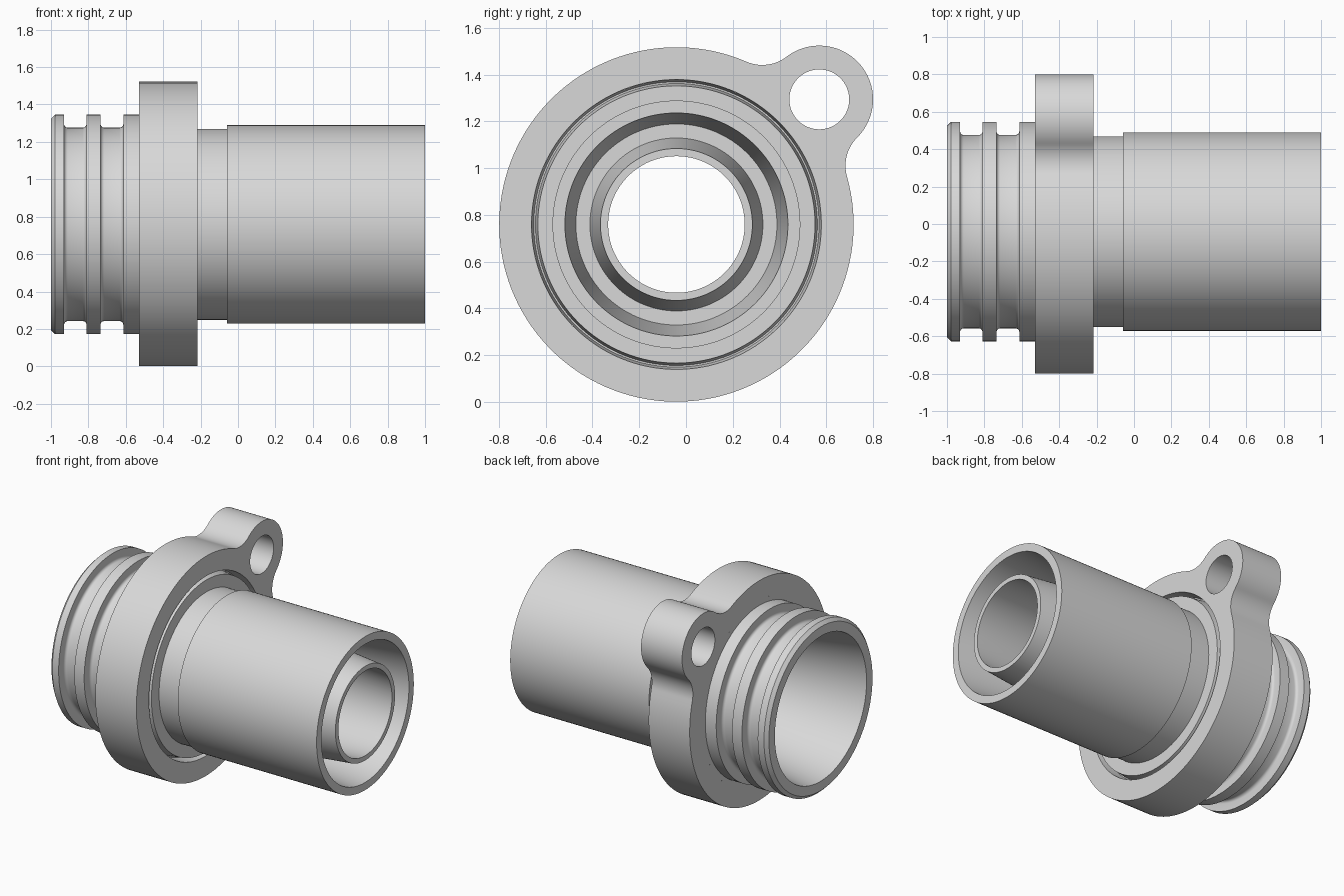
import bpy, bmesh, math
from mathutils import Vector, Matrix

if "Cube" in bpy.data.objects:
    bpy.data.objects.remove(bpy.data.objects["Cube"])

AXIS_Y, AXIS_Z = -0.041, 0.759
STEPS = 128
BACK, FRONT = -0.53, -0.217     # flange faces along x
SEAT = 0.62                     # radius where the flange meets the body
SLOT = FRONT - 0.08             # floor of the ring slot
GAP = 0.52                      # floor of the gap between the tubes

grey = bpy.data.materials.new("plain_grey")
grey.use_nodes = True
colour = (0.69, 0.69, 0.69, 1)
grey.diffuse_color = colour
grey.node_tree.nodes["Principled BSDF"].inputs["Base Color"].default_value = colour


def finish(bm, name):
    bmesh.ops.recalc_face_normals(bm, faces=bm.faces)
    mesh = bpy.data.meshes.new(name)
    bm.to_mesh(mesh)
    bm.free()
    mesh.materials.append(grey)
    obj = bpy.data.objects.new(name, mesh)
    obj.location = (0, AXIS_Y, AXIS_Z)
    bpy.context.collection.objects.link(obj)
    bpy.ops.object.select_all(action='DESELECT')
    obj.select_set(True)
    bpy.context.view_layer.objects.active = obj
    bpy.ops.object.shade_smooth_by_angle(angle=math.radians(28))


def groove(x0, x1, land, floor, r=0.02):
    """Groove section with rounded floor corners."""
    arc = [math.radians(a) for a in (0, 22.5, 45, 67.5, 90)]
    left = [(x0 + r - r * math.cos(a), floor + r - r * math.sin(a)) for a in arc]
    right = [(x0 + x1 - x, h) for x, h in reversed(left)]
    return [(x0, land)] + left + right + [(x1, land)]


# Hollow body: closed (x, radius) section turned around the x axis
outer = [(-1, 0.5), (-1, 0.565), (-0.978, 0.587)]
outer += groove(-0.93, -0.81, 0.587, 0.517)
outer += groove(-0.735, -0.613, 0.587, 0.517)
# Sleeve under the flange, with a narrow tapered slot open to the front
outer += [(BACK, 0.587), (BACK, SEAT), (FRONT, SEAT), (SLOT, 0.61),
          (SLOT, 0.603), (FRONT, 0.593)]
# Neck and outer tube
outer += [(FRONT, 0.51), (-0.06, 0.51), (-0.06, 0.53), (1, 0.53)]
# Tapered gap between the two tubes, then the bore and inlet funnel
inner = [(1, 0.477), (GAP, 0.43), (GAP, 0.37), (1, 0.325), (1, 0.292), (0, 0.34)]

bm = bmesh.new()
ring = [bm.verts.new((x, 0, r)) for x, r in outer + inner]
edges = [bm.edges.new((ring[i - 1], ring[i])) for i in range(len(ring))]
bmesh.ops.spin(bm, geom=ring + edges, axis=(1, 0, 0), cent=(0, 0, 0),
               angle=math.tau, steps=STEPS, use_merge=True)
bmesh.ops.remove_doubles(bm, verts=bm.verts, dist=1e-5)
finish(bm, "hollow_body")


# Flange plate: disc and lug joined by tangent fillets
def arc(centre, r, start, end, n):
    return [centre + Vector((math.cos(a), math.sin(a))) * r
            for a in (start + (end - start) * i / n for i in range(n + 1))]


DISC, LUG, FILLET = 0.758, 0.23, 0.17
lug = Vector((0.611, 0.535))
d = lug.length
heading = math.atan2(lug.y, lug.x)
reach = DISC + FILLET
u = (d * d + reach ** 2 - (LUG + FILLET) ** 2) / (2 * d)
v = math.sqrt(reach ** 2 - u * u)
spread = math.atan2(v, u)                # disc tangent angle
lug_spread = math.atan2(v, u - d)        # lug tangent angle

zero = Vector((0, 0))
outline = arc(zero, DISC, spread, math.tau - spread, 110)
outline += arc(Vector((u, -v)), FILLET, math.pi - spread, math.pi - lug_spread, 14)[1:]
outline += arc(Vector((d, 0)), LUG, -lug_spread, lug_spread, 44)[1:]
outline += arc(Vector((u, v)), FILLET, math.pi + lug_spread, math.pi + spread, 14)[1:-1]
loops = [outline,
         arc(zero, SEAT, 0, math.tau, STEPS)[:-1],
         arc(Vector((d, 0)), 0.128, 0, math.tau, 64)[:-1]]

bm = bmesh.new()
edges = []
turn = Matrix.Rotation(heading, 2)
for loop in loops:
    pts = [turn @ p for p in loop]
    vs = [bm.verts.new((BACK, p.x, p.y)) for p in pts]
    edges += [bm.edges.new((vs[i - 1], vs[i])) for i in range(len(vs))]
bmesh.ops.triangle_fill(bm, edges=edges, use_beauty=True, normal=(-1, 0, 0))
made = bmesh.ops.extrude_face_region(bm, geom=bm.faces[:], use_keep_orig=True)["geom"]
bmesh.ops.translate(bm, vec=(FRONT - BACK, 0, 0),
                    verts=[g for g in made if isinstance(g, bmesh.types.BMVert)])
finish(bm, "flange_with_lug")
